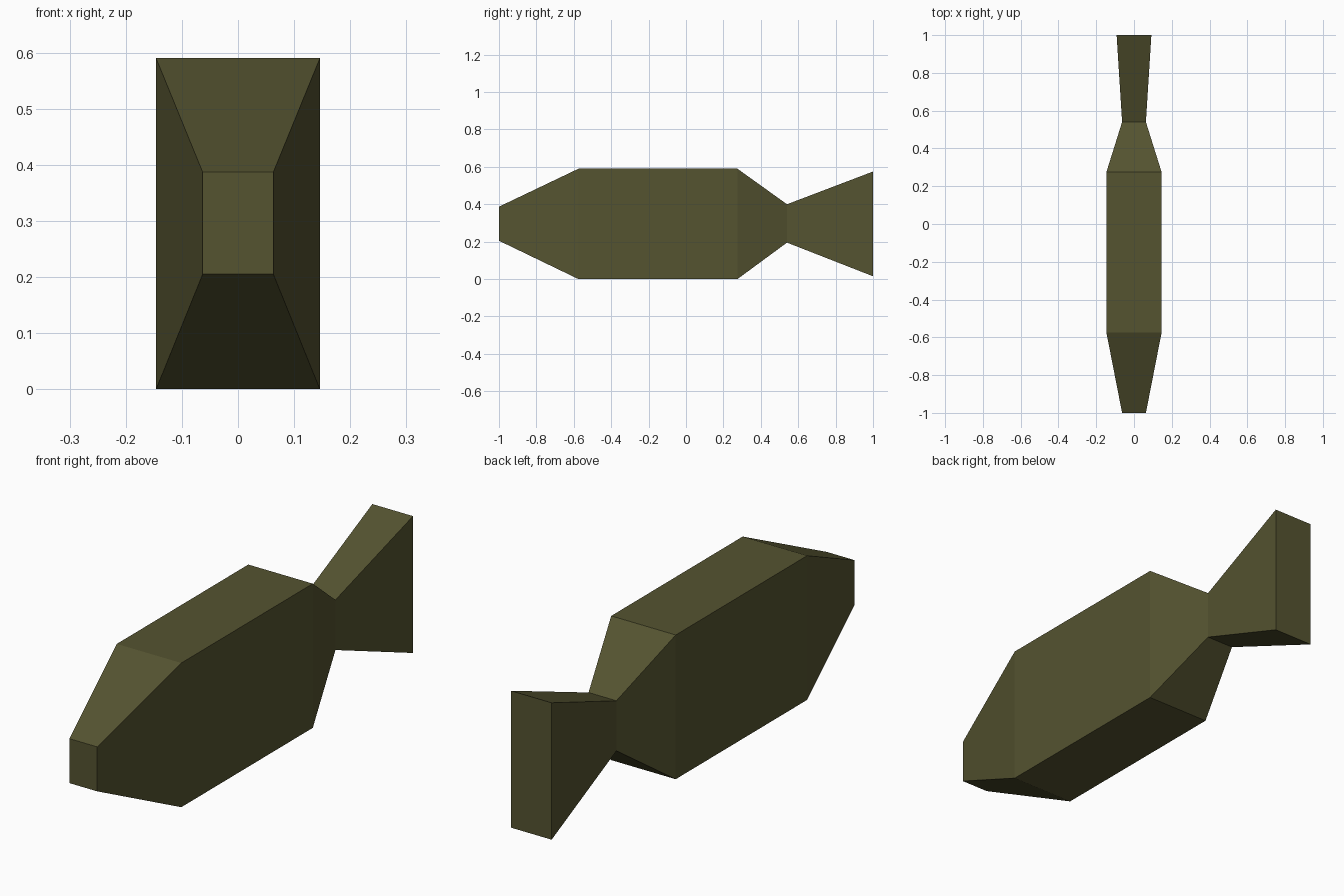
import bpy
import bmesh

cube = bpy.data.objects.get("Cube")
if cube:
    bpy.data.objects.remove(cube, do_unlink=True)

olive = bpy.data.materials.new("olive_green")
olive.use_nodes = True
colour = (0.09, 0.087, 0.03, 1)
olive.diffuse_color = colour
olive.node_tree.nodes["Principled BSDF"].inputs["Base Color"].default_value = colour

# Rectangular sections from nose to tail: y, half width, bottom, top
sections = [
    (-1.0, 0.063, 0.205, 0.387),   # nose
    (-0.575, 0.146, 0.0, 0.59),    # front of the body
    (0.275, 0.146, 0.0, 0.59),     # back of the body
    (0.54, 0.063, 0.195, 0.40),    # waist
    (1.0, 0.092, 0.015, 0.575),    # tail end
]


def loft(name, sections, material):
    """Join rectangular sections into one closed, flat-shaded solid."""
    bm = bmesh.new()
    rings = [
        [bm.verts.new(p) for p in ((-w, y, lo), (w, y, lo), (w, y, hi), (-w, y, hi))]
        for y, w, lo, hi in sections
    ]
    for a, b in zip(rings, rings[1:]):
        for i in range(4):
            j = (i + 1) % 4
            bm.faces.new((a[i], b[i], b[j], a[j]))
    bm.faces.new(rings[0])
    bm.faces.new(reversed(rings[-1]))
    bmesh.ops.recalc_face_normals(bm, faces=bm.faces)
    mesh = bpy.data.meshes.new(name)
    bm.to_mesh(mesh)
    bm.free()
    mesh.materials.append(material)
    obj = bpy.data.objects.new(name, mesh)
    bpy.context.collection.objects.link(obj)
    return obj


# Tapered body and flared tail in one solid
loft("body_and_tail", sections, olive)
